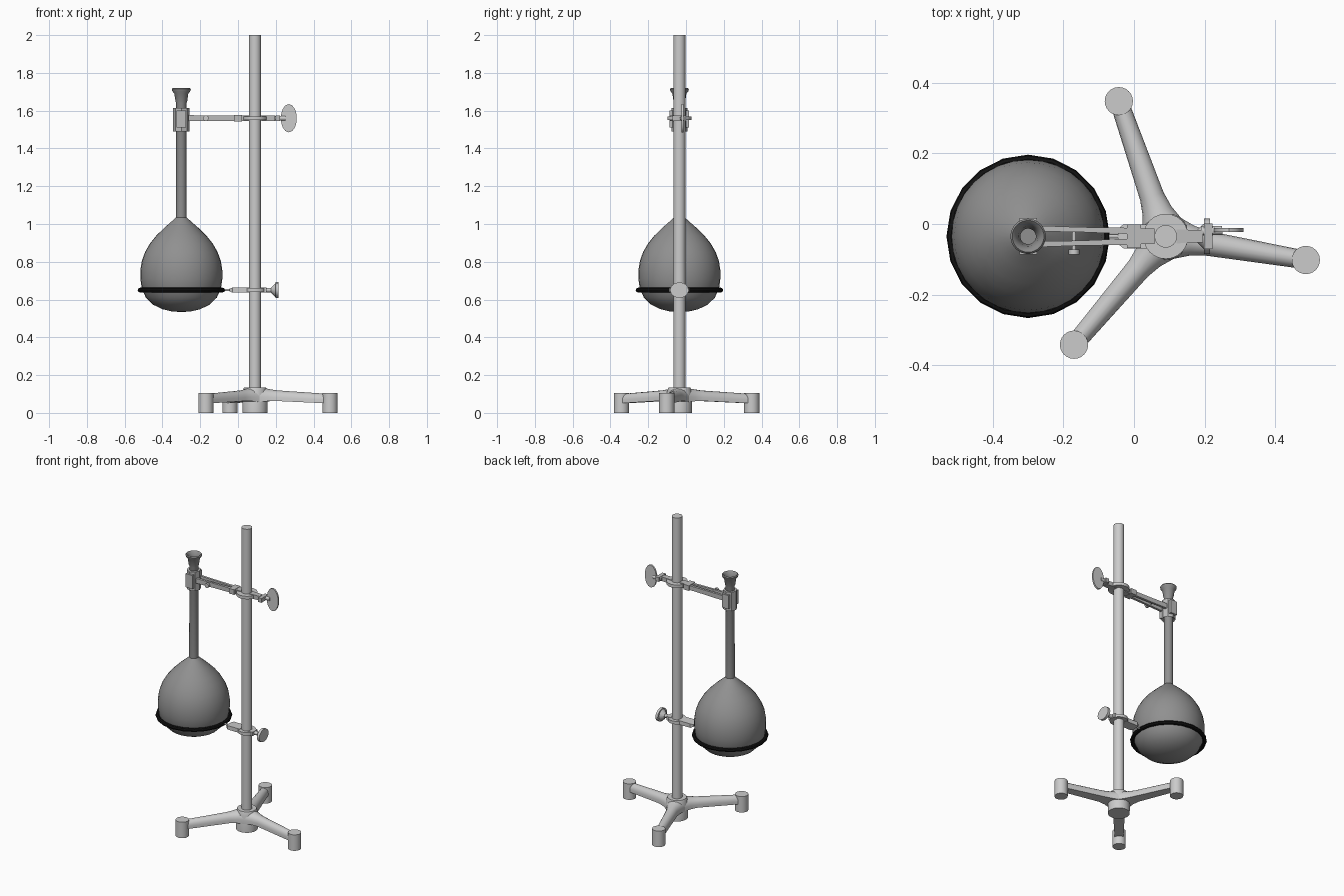
import bpy, bmesh, math
from mathutils import Vector, Matrix

if "Cube" in bpy.data.objects:
    bpy.data.objects.remove(bpy.data.objects["Cube"])

RX, RY = 0.09, -0.035      # upright rod axis
FX = -0.30                 # flask axis


def finish(name, bm, mat=None, smooth=True):
    bmesh.ops.recalc_face_normals(bm, faces=bm.faces)
    me = bpy.data.meshes.new(name)
    bm.to_mesh(me)
    bm.free()
    ob = bpy.data.objects.new(name, me)
    bpy.context.collection.objects.link(ob)
    if mat:
        me.materials.append(mat)
    if smooth:
        bpy.ops.object.select_all(action='DESELECT')
        ob.select_set(True)
        bpy.context.view_layer.objects.active = ob
        bpy.ops.object.shade_smooth_by_angle(angle=math.radians(38))
    return ob


def material(name, v):
    m = bpy.data.materials.new(name)
    m.diffuse_color = (v, v, v, 1)
    m.use_nodes = True
    m.node_tree.nodes["Principled BSDF"].inputs["Base Color"].default_value = m.diffuse_color
    return m


def lathe(name, profile, x, y, n=32, mat=None, closed=False):
    """Spin (radius, z) points about a vertical axis."""
    bm = bmesh.new()
    rings = []
    for r, z in profile:
        if r < 1e-6:
            rings.append([bm.verts.new((x, y, z))] * n)
        else:
            rings.append([bm.verts.new((x + r * math.cos(2 * math.pi * i / n),
                                        y + r * math.sin(2 * math.pi * i / n), z)) for i in range(n)])
    pairs = list(zip(rings, rings[1:])) + ([(rings[-1], rings[0])] if closed else [])
    for a, b in pairs:
        for i in range(n):
            j = (i + 1) % n
            bm.faces.new(list(dict.fromkeys((a[i], a[j], b[j], b[i]))))
    return finish(name, bm, mat)


def bar(name, stations, mat=None):
    """Box-section bar along x from (x, y, half y, z, half z) stations."""
    bm = bmesh.new()
    rings = [[bm.verts.new((x, y + sy * hy, z + sz * hz)) for sy, sz in
              ((-1, -1), (1, -1), (1, 1), (-1, 1))] for x, y, hy, z, hz in stations]
    for a, b in zip(rings, rings[1:]):
        for i in range(4):
            bm.faces.new((a[i], a[(i + 1) % 4], b[(i + 1) % 4], b[i]))
    bm.faces.new(rings[0])
    bm.faces.new(rings[-1])
    return finish(name, bm, mat)


def pin(name, p, q, r, r2=None, n=12, scale=(1, 1, 1), mat=None):
    """Cylinder or cone between two points."""
    p, q = Vector(p), Vector(q)
    d = q - p
    m = (Matrix.Translation((p + q) / 2) @ Matrix.Diagonal((*scale, 1))
         @ d.to_track_quat('Z', 'Y').to_matrix().to_4x4())
    bm = bmesh.new()
    bmesh.ops.create_cone(bm, cap_ends=True, segments=n, radius1=r, radius2=r if r2 is None else r2,
                          depth=d.length, matrix=m)
    return finish(name, bm, mat)


glass = material("flask_grey", 0.28)
black = material("ring_black", 0.006)
clamp = material("clamp_grey", 0.5)

# Upright rod and tripod hub
lathe("rod", [(0, 0.1), (0.032, 0.1), (0.032, 2.0), (0, 2.0)], RX, RY, 24)
lathe("hub", [(0, 0), (0.066, 0), (0.067, 0.11), (0.058, 0.135), (0, 0.135)], RX, RY, 32)

# Tripod legs (arched section, flat underneath) and feet
arch = [(-1, 0)] + [(-math.cos(t * math.pi / 8), 0.35 + 0.65 * math.sin(t * math.pi / 8))
                    for t in range(9)] + [(1, 0)]
for k, (fx, fy) in enumerate([(-0.043, 0.348), (0.487, -0.102), (-0.17, -0.342)]):
    d = Vector((fx - RX, fy - RY, 0))
    length = d.length
    d.normalize()
    side = Vector((-d.y, d.x, 0))
    bm = bmesh.new()
    rings = []
    for t, w, z0, z1 in ((0.03, 0.06, 0.058, 0.135), (0.075, 0.043, 0.062, 0.126),
                         (0.12, 0.035, 0.063, 0.119), (length, 0.026, 0.05, 0.1)):
        c = Vector((RX, RY, 0)) + d * t
        rings.append([bm.verts.new(c + side * (u * w) + Vector((0, 0, z0 + v * (z1 - z0))))
                      for u, v in arch])
    for a, b in zip(rings, rings[1:]):
        for i in range(len(arch)):
            j = (i + 1) % len(arch)
            bm.faces.new((a[i], a[j], b[j], b[i]))
    bm.faces.new(rings[0])
    bm.faces.new(rings[-1])
    finish(f"leg_{k}", bm)
    lathe(f"foot_{k}", [(0, 0), (0.04, 0), (0.04, 0.106), (0, 0.106)], fx, fy, 24)

# Round bottomed flask with long neck and flared mouth
lathe("flask", [(0, 0.534), (0.05, 0.537), (0.1, 0.549), (0.15, 0.573), (0.188, 0.61), (0.21, 0.66),
                (0.217, 0.71), (0.217, 0.755), (0.209, 0.805), (0.192, 0.852), (0.166, 0.897),
                (0.133, 0.938), (0.09, 0.98), (0.05, 1.015), (0.028, 1.035), (0.027, 1.64),
                (0.031, 1.65), (0.037, 1.69), (0.048, 1.704), (0.05, 1.714), (0.045, 1.72),
                (0.036, 1.712), (0.028, 1.69), (0.022, 1.65), (0.022, 1.5), (0, 1.5)], FX, RY, 32, glass)

# Support ring
lathe("support_ring", [(0.219 + 0.0125 * math.cos(a * math.pi / 4), 0.65 + 0.0125 * math.sin(a * math.pi / 4))
                       for a in range(8)], FX, RY, 20, black, True)


def collar(name, z, r, h):
    lathe(name, [(0.03, z - h), (r, z - h), (r, z + h), (0.03, z + h)], RX, RY, 24, None, True)


# Lower clamp: thin stem, tapered body, collar, screw and faceted knob
pin("ring_stem", (-0.075, RY, 0.65), (-0.03, RY, 0.65), 0.006)
bar("lower_clamp_body", [(-0.045, RY, 0.022, 0.65, 0.007), (-0.03, RY, 0.034, 0.65, 0.013),
                         (0.06, RY, 0.034, 0.65, 0.013)])
collar("lower_collar", 0.65, 0.055, 0.01)
bar("lower_clamp_back", [(0.12, RY, 0.03, 0.65, 0.013), (0.15, RY, 0.025, 0.65, 0.013)])
pin("lower_screw", (0.14, RY, 0.65), (0.19, RY, 0.65), 0.012)
pin("lower_knob_neck", (0.175, RY, 0.65), (0.198, RY, 0.65), 0.014, 0.036)
pin("lower_knob", (0.198, RY, 0.65), (0.215, RY, 0.65), 0.05, n=12, scale=(1, 1, 0.84))

# Upper clamp: two arms, block, collar and back lug
Z = 1.56
for s, tag in ((1, "back"), (-1, "front")):
    bar(f"clamp_arm_{tag}", [(-0.262, RY + s * 0.022, 0.008, Z, 0.016),
                             (-0.15, RY + s * 0.019, 0.007, Z, 0.015),
                             (0.0, RY + s * 0.015, 0.009, Z, 0.014)], clamp)
bar("clamp_block", [(-0.02, RY, 0.033, Z, 0.017), (0.02, RY, 0.033, Z, 0.017)], clamp)
bar("clamp_bridge", [(0.02, RY, 0.022, Z, 0.015), (0.058, RY, 0.022, Z, 0.015)], clamp)
collar("upper_collar", Z, 0.064, 0.01)
bar("clamp_tail", [(0.12, RY, 0.02, Z, 0.014), (0.195, RY, 0.017, Z, 0.014)], clamp)
bar("clamp_lug", [(0.198, RY, 0.036, Z, 0.014), (0.222, RY, 0.036, Z, 0.014)], clamp)

# Jaws gripping the neck, and side lips
lathe("clamp_jaws", [(0.027, 1.5), (0.043, 1.49), (0.043, 1.615), (0.027, 1.615)], FX, RY, 8, clamp, True)
for s, tag in ((1, "back"), (-1, "front")):
    bar(f"jaw_plate_{tag}", [(-0.325, RY + s * 0.044, 0.008, Z - 0.005, 0.045),
                             (-0.275, RY + s * 0.044, 0.008, Z - 0.005, 0.045)], clamp)

# Screws and flat wing knob
pin("wing_screw", (0.19, -0.02, Z), (0.25, -0.018, Z), 0.013)
pin("wing_knob", (0.269, -0.023, Z), (0.269, -0.012, Z), 0.075, n=14, scale=(0.57, 1, 1))
pin("arm_screw", (-0.17, -0.01, Z), (-0.17, -0.075, Z), 0.006)
pin("arm_screw_head", (-0.17, -0.072, Z), (-0.17, -0.086, Z), 0.015)
